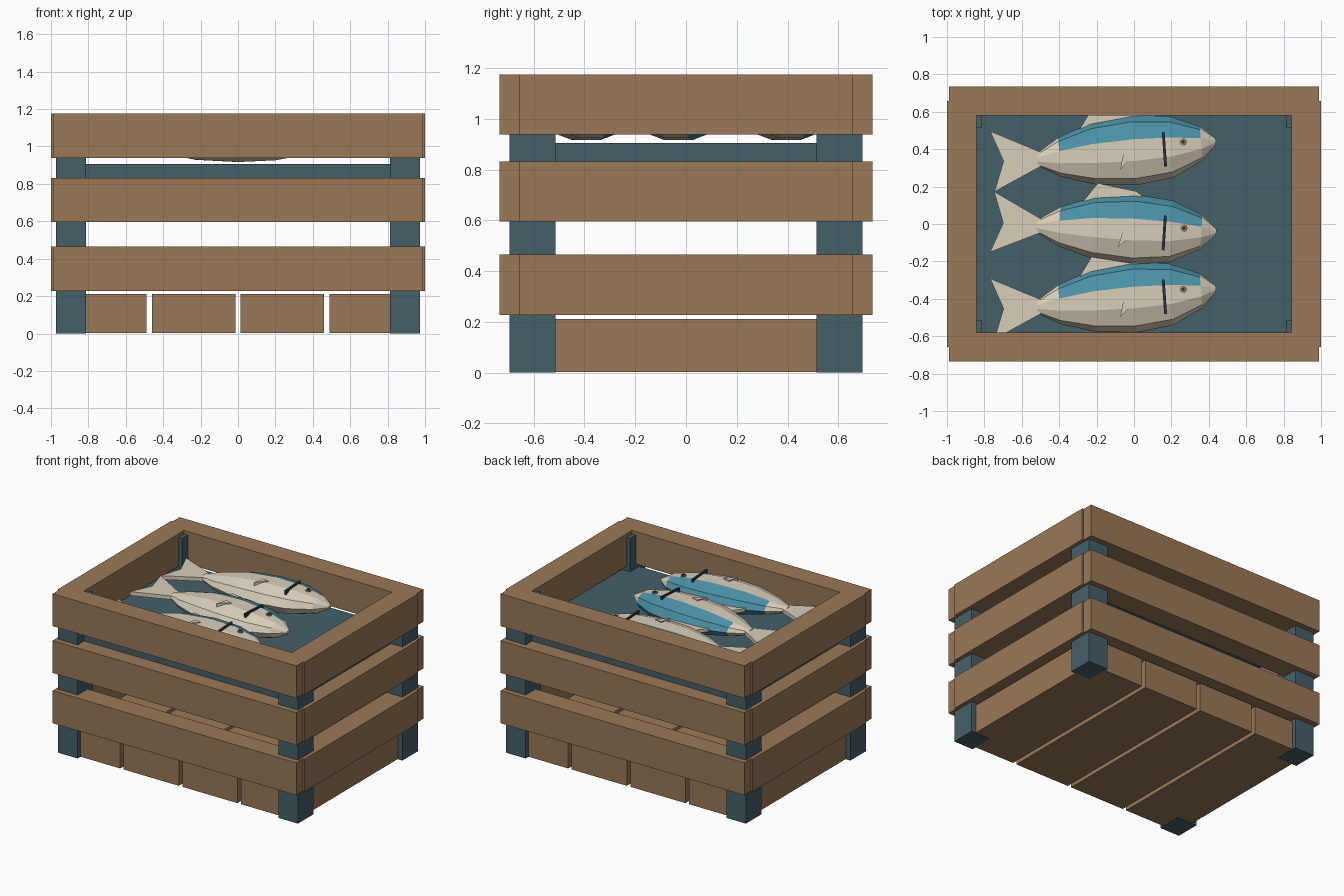
import bpy, math
from mathutils import Matrix

if "Cube" in bpy.data.objects:
    bpy.data.objects.remove(bpy.data.objects["Cube"])


def material(name, rgb):
    m = bpy.data.materials.new(name)
    m.diffuse_color = (*rgb, 1)
    m.use_nodes = True
    m.node_tree.nodes["Principled BSDF"].inputs["Base Color"].default_value = m.diffuse_color
    return m


WOOD = material("wood", (0.32, 0.19, 0.095))
SLATE = material("slate_blue", (0.06, 0.115, 0.14))
CREAM = material("fish_cream", (0.69, 0.62, 0.49))
BLUE = material("fish_blue", (0.07, 0.28, 0.38))
DARK = material("dark", (0.02, 0.035, 0.045))
TAN = material("eye_tan", (0.35, 0.24, 0.12))


def mesh(name, verts, faces, mats, matrix=Matrix()):
    me = bpy.data.meshes.new(name)
    me.from_pydata(verts, [], faces)
    for m in mats:
        me.materials.append(m)
    ob = bpy.data.objects.new(name, me)
    ob.matrix_world = matrix
    bpy.context.collection.objects.link(ob)
    return ob


def prism(name, outline, z0, z1, mat, matrix=Matrix()):
    # counter-clockwise outline extruded along z
    n = len(outline)
    verts = [(x, y, z) for z in (z0, z1) for x, y in outline]
    faces = [tuple(range(n))[::-1], tuple(range(n, 2 * n))]
    faces += [(i, (i + 1) % n, n + (i + 1) % n, n + i) for i in range(n)]
    return mesh(name, verts, faces, [mat], matrix)


def box(name, x0, x1, y0, y1, z0, z1, mat, matrix=Matrix()):
    return prism(name, [(x0, y0), (x1, y0), (x1, y1), (x0, y1)], z0, z1, mat, matrix)


def disc(name, x, y, r, z0, z1, mat, matrix):
    pts = [(x + r * math.cos(i * math.pi / 4), y + r * math.sin(i * math.pi / 4)) for i in range(8)]
    return prism(name, pts, z0, z1, mat, matrix)


# Three tiers of slats on all four sides
for tier, (z0, z1) in enumerate([(0.227, 0.465), (0.595, 0.832), (0.938, 1.175)]):
    box(f"front_slat_{tier}", -0.988, 0.988, -0.735, -0.58, z0, z1, WOOD)
    box(f"back_slat_{tier}", -0.988, 0.988, 0.58, 0.735, z0, z1, WOOD)
    box(f"left_slat_{tier}", -1, -0.843, -0.658, 0.658, z0, z1, WOOD)
    box(f"right_slat_{tier}", 0.843, 1, -0.658, 0.658, z0, z1, WOOD)

# Corner posts
for sx in (-1, 1):
    for sy in (-1, 1):
        xs, ys = sorted((sx * 0.813, sx * 0.972)), sorted((sy * 0.515, sy * 0.695))
        box("corner_post", *xs, *ys, 0, 1.15, SLATE)

# Floor boards
for i in range(4):
    x = (i - 1.5) * 0.475
    box(f"floor_board_{i}", x - 0.223, x + 0.223, -0.665, 0.665, 0.002, 0.212, WOOD)

# Inner tray that carries the fish
box("tray", -0.88, 0.88, -0.62, 0.62, 0.80, 0.905, SLATE)

# Fish body stations: x, centre y, half height, half thickness
STATIONS = [(-0.52, -0.015, 0.033, 0.02), (-0.40, -0.01, 0.105, 0.052),
            (-0.22, -0.003, 0.165, 0.088), (0, 0, 0.188, 0.1),
            (0.20, 0.003, 0.165, 0.09), (0.36, 0.01, 0.092, 0.058),
            (0.44, 0.015, 0.016, 0.013)]
SIDES = 10


def fish(index, y, angle):
    place = Matrix.Translation((0, y, 1.012)) @ Matrix.Rotation(angle, 4, 'Z')
    # Faceted body, blue along the back
    verts = []
    for x, cy, h, t in STATIONS:
        for k in range(SIDES):
            a = 2 * math.pi * k / SIDES
            verts.append((x, cy + h * math.cos(a), t * math.sin(a)))
    faces, blue = [], []
    for s in range(len(STATIONS) - 1):
        for k in range(SIDES):
            a, b = s * SIDES + k, s * SIDES + (k + 1) % SIDES
            faces.append((a, a + SIDES, b + SIDES, b))
            blue.append(1 <= s <= 4 and k in (0, 1, 8, 9))
    last = len(verts) - SIDES
    faces += [tuple(range(SIDES)), tuple(range(last, last + SIDES))[::-1]]
    faces = [f[::-1] for f in faces]
    body = mesh(f"fish_body_{index}", verts, faces, [CREAM, BLUE], place)
    for i, is_blue in enumerate(blue):
        body.data.polygons[i].material_index = int(is_blue)
    # Fins
    prism(f"fish_tail_{index}", [(-0.50, 0.025), (-0.76, 0.155), (-0.70, -0.01),
          (-0.76, -0.17), (-0.50, -0.05)], -0.014, 0.014, CREAM, place)
    prism(f"fish_back_fin_{index}", [(-0.29, 0.12), (0.06, 0.16), (0.0, 0.205),
          (-0.21, 0.235)], -0.012, 0.012, CREAM, place)
    prism(f"fish_side_fin_{index}", [(-0.08, -0.10), (-0.01, -0.03), (-0.06, -0.02)],
          0.07, 0.1, CREAM, place)
    # Gill slit and eye
    box(f"fish_gill_{index}", 0.155, 0.17, -0.10, 0.085, 0.06, 0.098, DARK, place)
    disc(f"fish_eye_{index}", 0.265, 0.025, 0.02, 0.03, 0.081, TAN, place)
    disc(f"fish_pupil_{index}", 0.265, 0.025, 0.01, 0.03, 0.086, DARK, place)


for i, (y, angle) in enumerate([(0.395, 0.07), (-0.03, -0.065), (-0.393, 0.07)]):
    fish(i, y, angle)
